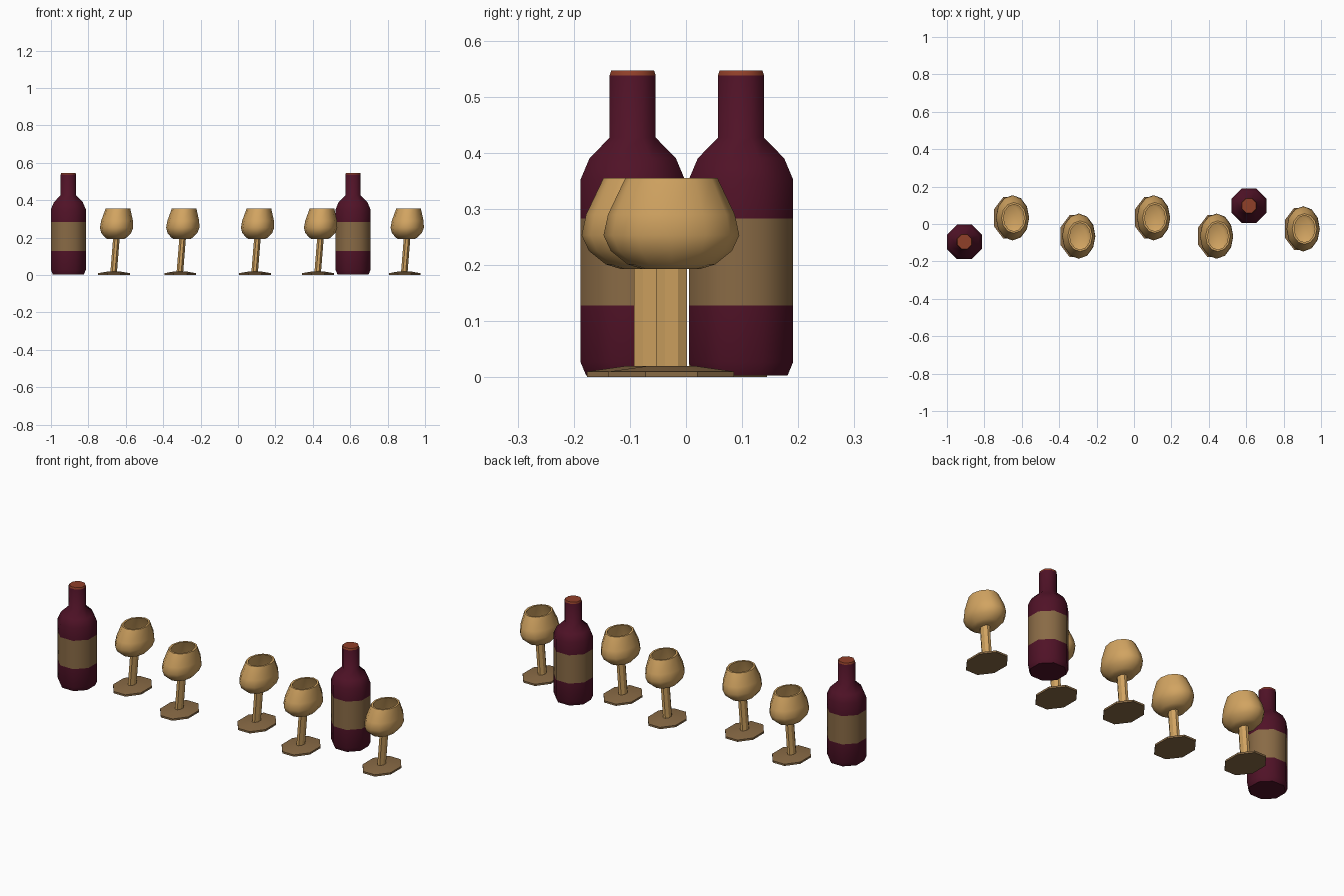
import bpy, bmesh, math

if "Cube" in bpy.data.objects:
    bpy.data.objects.remove(bpy.data.objects["Cube"])


def material(name, rgb):
    m = bpy.data.materials.new(name)
    m.diffuse_color = (*rgb, 1.0)
    m.use_nodes = True
    m.node_tree.nodes["Principled BSDF"].inputs["Base Color"].default_value = m.diffuse_color
    return m


WINE = material("dark_wine", (0.080, 0.006, 0.020))
TAN = material("label_tan", (0.250, 0.145, 0.060))
GOLD = material("pale_gold", (0.640, 0.370, 0.120))
CORK = material("cork_red", (0.280, 0.050, 0.022))


def lathe(name, rings, sides, mats, loc, rule=None, turn=0.5, shear=0.0, angle=50):
    """Sweep elliptical rings (rx, ry, z) into a closed, optionally leaning, body."""
    bm = bmesh.new()
    loops = []
    for rx, ry, z in rings:
        loop = []
        for i in range(sides):
            a = 2 * math.pi * (i + turn) / sides
            loop.append(bm.verts.new((rx * math.cos(a) + shear * z, ry * math.sin(a), z)))
        loops.append(loop)
    for lo, hi in zip(loops, loops[1:]):
        for i in range(sides):
            j = (i + 1) % sides
            bm.faces.new((lo[i], lo[j], hi[j], hi[i]))
    bm.faces.new(loops[0][::-1])
    bm.faces.new(loops[-1])
    bmesh.ops.recalc_face_normals(bm, faces=bm.faces)
    if rule:
        for f in bm.faces:
            f.material_index = rule(f.calc_center_median().z)
    me = bpy.data.meshes.new(name)
    bm.to_mesh(me)
    bm.free()
    for m in mats:
        me.materials.append(m)
    ob = bpy.data.objects.new(name, me)
    bpy.context.collection.objects.link(ob)
    ob.location = (loc[0], loc[1], 0)
    bpy.ops.object.select_all(action='DESELECT')
    ob.select_set(True)
    bpy.context.view_layer.objects.active = ob
    bpy.ops.object.shade_smooth_by_angle(angle=math.radians(angle))
    return ob


# bottle profile: (radius to the flats, height)
BOTTLE = [(0.083, 0.003), (0.093, 0.027), (0.093, 0.128), (0.093, 0.283), (0.093, 0.352),
          (0.077, 0.390), (0.041, 0.427), (0.041, 0.538), (0.038, 0.547)]


def bottle_colour(z):
    if z > 0.54:
        return 2
    return 1 if 0.128 < z < 0.283 else 0


def bottle(x, y):
    k = 1 / math.cos(math.pi / 8)
    lathe("wine_bottle", [(r * k, r * k, z) for r, z in BOTTLE], 8,
          [WINE, TAN, CORK], (x, y), bottle_colour)


# goblet bowl: outside upward, then the hollow inside downward
BOWL = [(0.045, 0.052, 0.193), (0.058, 0.078, 0.201), (0.080, 0.108, 0.225),
        (0.089, 0.121, 0.253), (0.085, 0.113, 0.290), (0.066, 0.082, 0.355),
        (0.055, 0.072, 0.355), (0.072, 0.100, 0.290), (0.076, 0.108, 0.253),
        (0.068, 0.096, 0.228), (0.045, 0.062, 0.208)]
FOOT = [(0.092, 0.121, 0.0), (0.092, 0.121, 0.010), (0.030, 0.045, 0.020)]
STEM = [(0.019, 0.030, 0.012), (0.019, 0.030, 0.200)]


def goblet(x, y):
    lathe("goblet_foot", FOOT, 8, [TAN], (x, y), angle=30)
    lathe("goblet_stem", STEM, 8, [GOLD], (x - 0.003, y), shear=0.08, angle=30)
    lathe("goblet_bowl", BOWL, 12, [GOLD], (x - 0.004, y), turn=0, shear=0.07)


for x, y in [(-0.907, -0.095), (0.615, 0.098)]:
    bottle(x, y)
for x, y in [(-0.663, 0.033), (-0.309, -0.065), (0.091, 0.033), (0.428, -0.065), (0.891, -0.026)]:
    goblet(x, y)
